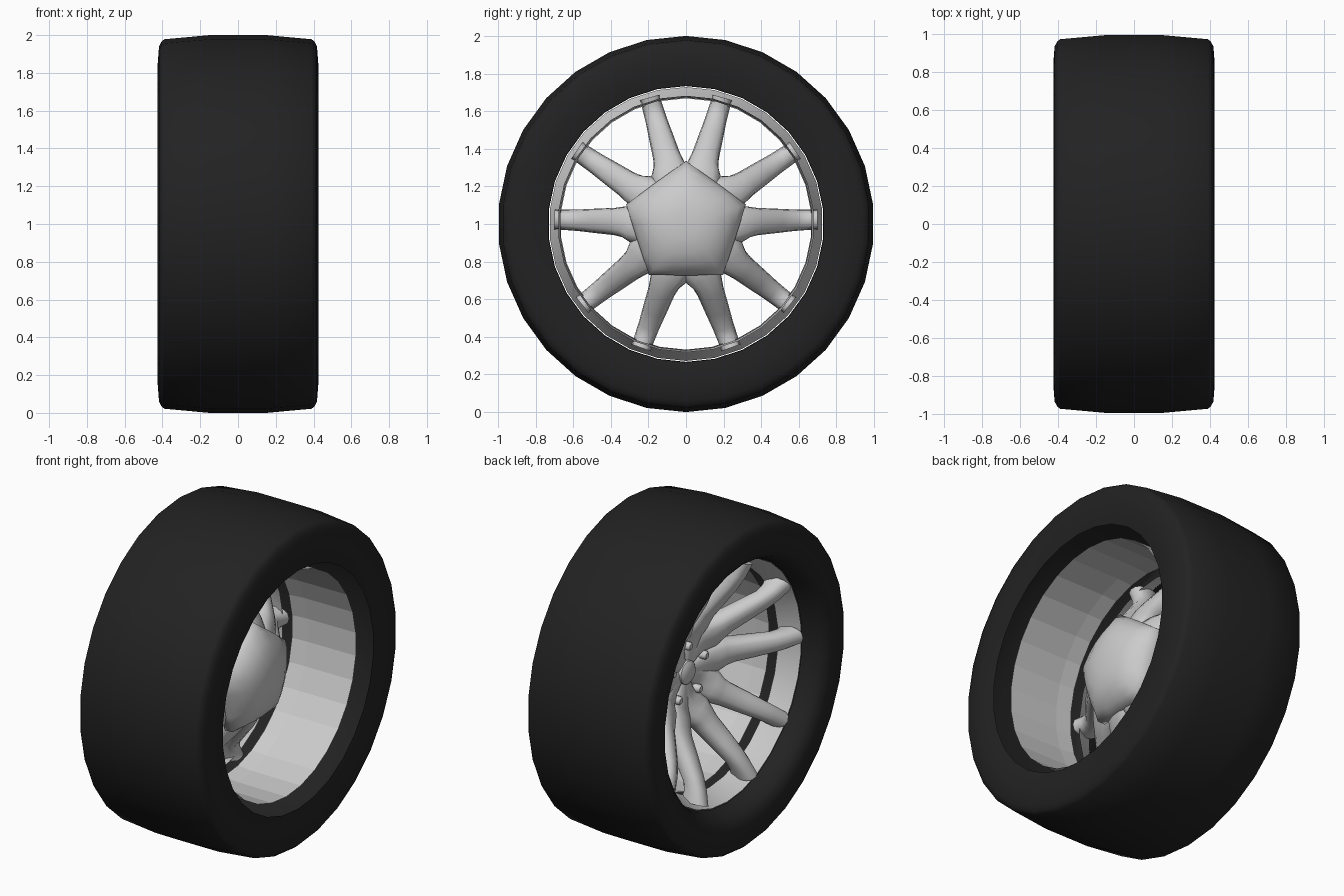
import bpy, bmesh, math
from mathutils import Vector

if "Cube" in bpy.data.objects:
    bpy.data.objects.remove(bpy.data.objects["Cube"])

CENTRE = Vector((0, 0, 1))


def polar(x, r, deg):
    a = math.radians(deg)
    return CENTRE + Vector((x, r * math.cos(a), r * math.sin(a)))


def finish(name, bm, angle=40, mat=None):
    bmesh.ops.recalc_face_normals(bm, faces=bm.faces)
    me = bpy.data.meshes.new(name)
    bm.to_mesh(me)
    bm.free()
    ob = bpy.data.objects.new(name, me)
    bpy.context.collection.objects.link(ob)
    if mat:
        me.materials.append(mat)
    bpy.ops.object.select_all(action='DESELECT')
    ob.select_set(True)
    bpy.context.view_layer.objects.active = ob
    bpy.ops.object.shade_smooth_by_angle(angle=math.radians(angle))
    return ob


def loft(bm, rings, caps=True):
    """Bridge closed rings of points, optionally capping both ends."""
    vs = [[bm.verts.new(p) for p in ring] for ring in rings]
    n = len(vs[0])
    for a, b in zip(vs, vs[1:]):
        for i in range(n):
            bm.faces.new((a[i], a[(i + 1) % n], b[(i + 1) % n], b[i]))
    if caps:
        bm.faces.new(vs[0])
        bm.faces.new(vs[-1])


def revolve(name, profile, sides, caps=False, angle=40, mat=None):
    """Turn an (x, radius) profile about the axle."""
    bm = bmesh.new()
    loft(bm, [[polar(x, r, 90 + 360 * i / sides) for i in range(sides)]
              for x, r in profile], caps)
    return finish(name, bm, angle, mat)


rubber = bpy.data.materials.new("rubber")
rubber.diffuse_color = (0.016, 0.016, 0.016, 1)
rubber.use_nodes = True
rubber.node_tree.nodes["Principled BSDF"].inputs["Base Color"].default_value = rubber.diffuse_color

# Tyre: hollow shell of tread and sidewalls
revolve("tyre", [(-.28, .733), (-.335, .742), (-.385, .765), (-.415, .80), (-.425, .85),
                 (-.418, .94), (-.405, .965), (-.39, .978), (-.15, 1), (.15, 1),
                 (.39, .978), (.405, .965), (.418, .94), (.425, .85), (.418, .78),
                 (.41, .735)],
        30, angle=41, mat=rubber)

# Rim barrel: open sleeve standing free inside the hollow tyre
revolve("rim_barrel", [(.33, .682), (0, .68), (-.10, .672)], 30, angle=2)

# Rim flange: conical ring carrying the spoke tips
revolve("rim_flange", [(-.16, .668), (-.21, .69), (-.28, .728)], 30)

# Hub: pentagonal block blending into a round dome on the inner side
bm = bmesh.new()
rings = []
for x, r, blend in ((.02, .30, 0), (.05, .335, 0), (.10, .335, .05), (.14, .30, .3),
                    (.18, .245, .6), (.21, .17, 1), (.228, .08, 1)):
    ring = []
    for i in range(20):
        off = math.radians((18 * i + 36) % 72 - 36)
        # pentagon edge distance, vertices at off = 0
        pent = math.cos(math.radians(36)) / math.cos(math.radians(36) - abs(off))
        ring.append(polar(x, r * (pent + (.93 - pent) * blend), 90 + 18 * i))
    rings.append(ring)
loft(bm, rings)
finish("hub", bm, 75)

# Spokes: five forked pairs, dished from hub to outer rim
# radius, x, angular offset, width, thickness
STATIONS = [(.05, .045, 4, .09, .10), (.14, .045, 9, .14, .12), (.22, .04, 15, .20, .13),
            (.28, .005, 18.5, .20, .14), (.33, -.02, 20, .165, .14), (.38, -.05, 20, .145, .13),
            (.48, -.125, 20, .13, .12), (.57, -.19, 20, .115, .11),
            (.63, -.215, 20, .11, .125), (.70, -.225, 20, .105, .17)]


def spoke_rings(base, sign):
    path = [polar(x, r, base + sign * off) for r, x, off, w, t in STATIONS]
    rings = []
    for i, (r, x, off, w, t) in enumerate(STATIONS):
        tan = (path[min(i + 1, len(path) - 1)] - path[max(i - 1, 0)]).normalized()
        if i == len(path) - 1:
            tan = (path[i] - Vector((path[i].x, 0, 1))).normalized()
        side = tan.cross(Vector((1, 0, 0))).normalized()
        up = side.cross(tan).normalized()
        ring = []
        for k in range(12):
            a = 2 * math.pi * k / 12
            c, s = math.cos(a), math.sin(a)
            # slightly squared oval
            ring.append(path[i]
                        + side * (w / 2 * math.copysign(abs(c) ** .8, c))
                        + up * (t / 2 * math.copysign(abs(s) ** .8, s)))
        rings.append(ring)
    return rings


bm = bmesh.new()
for k in range(5):
    for sign in (-1, 1):
        loft(bm, spoke_rings(54 + 72 * k, sign))
finish("spokes", bm, 50)

# Centre cap
revolve("centre_cap", [(.05, .075), (-.015, .07), (-.03, .05)], 20, caps=True)

# Lug nuts around the cap
bm = bmesh.new()
for k in range(5):
    c = polar(0, .165, 90 + 72 * k)
    loft(bm, [[c + Vector((x, r * math.cos(i * math.pi / 4), r * math.sin(i * math.pi / 4)))
               for i in range(8)]
              for x, r in ((.06, .026), (-.025, .026), (-.037, .017))])
finish("lug_nuts", bm)
